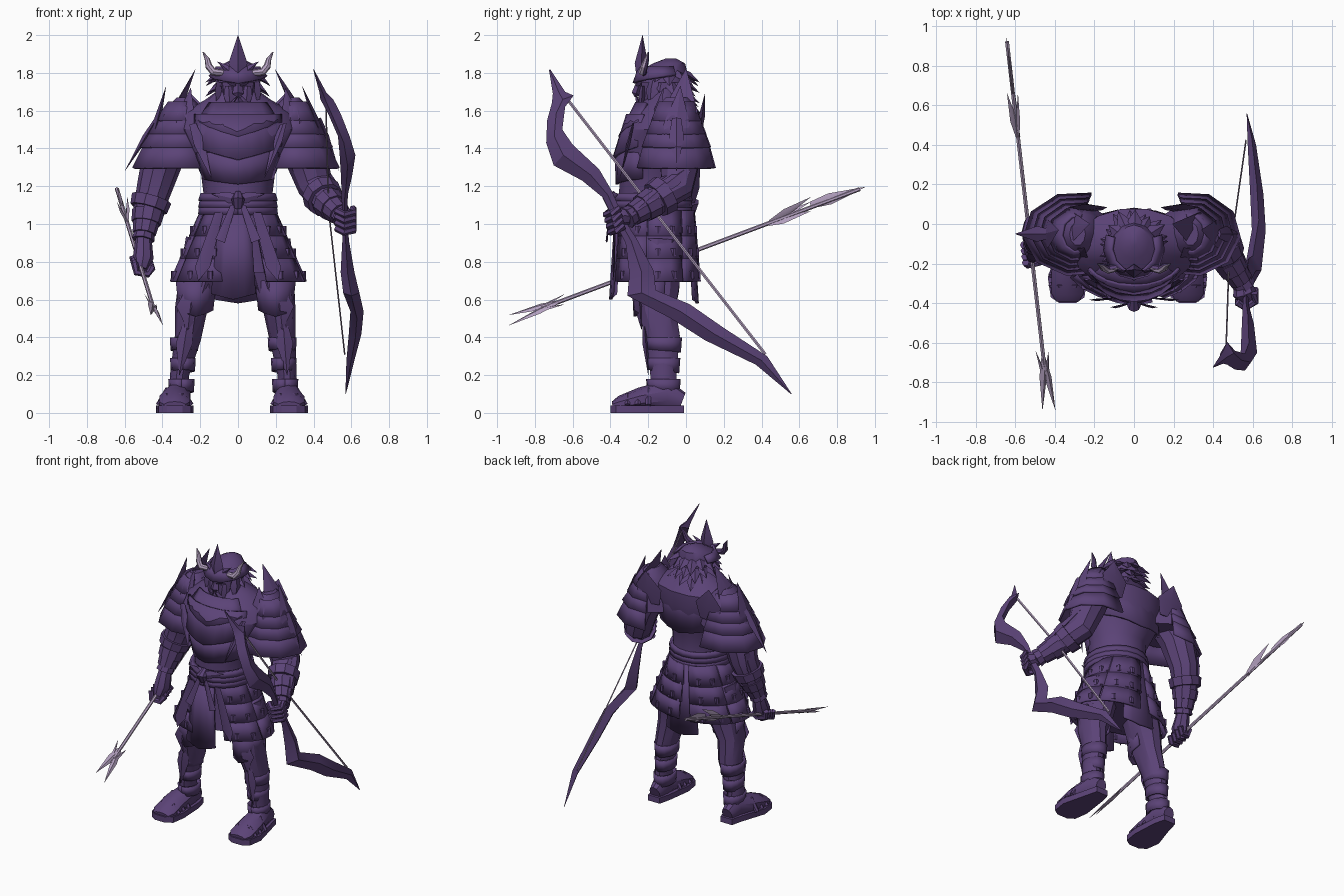
import bpy, bmesh
from math import sin, cos, pi, radians
from mathutils import Vector

old = bpy.data.objects.get("Cube")
if old:
    bpy.data.objects.remove(old, do_unlink=True)


def material(name, colour):
    mat = bpy.data.materials.new(name)
    mat.use_nodes = True
    mat.diffuse_color = colour
    mat.node_tree.nodes["Principled BSDF"].inputs["Base Color"].default_value = colour
    return mat


PURPLE = material("deep purple", (0.105, 0.056, 0.185, 1))
PALE = material("pale lavender", (0.45, 0.35, 0.52, 1))
built = []


def make(name, verts, faces, mat=PURPLE, thick=0):
    bm = bmesh.new()
    points = [bm.verts.new(v) for v in verts]
    for face in faces:
        bm.faces.new([points[i] for i in face])
    bmesh.ops.recalc_face_normals(bm, faces=bm.faces[:])
    mesh = bpy.data.meshes.new(name)
    bm.to_mesh(mesh)
    bm.free()
    mesh.materials.append(mat)
    obj = bpy.data.objects.new(name, mesh)
    bpy.context.collection.objects.link(obj)
    if thick:
        solid = obj.modifiers.new("thickness", "SOLIDIFY")
        solid.thickness, solid.offset = thick, 0
    built.append(obj)
    return obj


def loft(name, rings, mat=PURPLE):
    n, last = len(rings[0]), len(rings) - 1
    faces = [(r * n + i, r * n + (i + 1) % n, (r + 1) * n + (i + 1) % n, (r + 1) * n + i)
             for r in range(last) for i in range(n)]
    faces += [range(n), range(last * n, last * n + n)]
    return make(name, [p for ring in rings for p in ring], faces, mat)


def tube(name, pts, radii, sides=10, mat=PURPLE):
    """Loft ellipses along a path; each radius is a number or (across, deep)."""
    pts = [Vector(p) for p in pts]
    axis = (pts[-1] - pts[0]).normalized()
    ref = Vector((0, 1, 0)) if abs(axis.y) < 0.8 else Vector((1, 0, 0))
    rings = []
    for i, p in enumerate(pts):
        t = (pts[min(i + 1, len(pts) - 1)] - pts[max(i - 1, 0)]).normalized()
        u = ref.cross(t).normalized()
        v = t.cross(u)
        a, b = radii[i] if isinstance(radii[i], tuple) else (radii[i], radii[i])
        rings.append([p + u * a * cos(k * 2 * pi / sides) + v * b * sin(k * 2 * pi / sides)
                      for k in range(sides)])
    return loft(name, rings, mat)


def stack(name, layers, sides=14, x=0):
    """Loft level ellipses given as (y, z, half width, half depth)."""
    return loft(name, [[(x + rx * cos(k * 2 * pi / sides), y + ry * sin(k * 2 * pi / sides), z)
                        for k in range(sides)] for y, z, rx, ry in layers])


def blade(name, edges, normal, ratio=0.2, mat=PURPLE):
    """Loft a lozenge section between two edges."""
    rings = []
    for p, q in edges:
        p, q = Vector(p), Vector(q)
        lift = Vector(normal).normalized() * (p - q).length * ratio
        rings.append([p, (p + q) / 2 + lift, q, (p + q) / 2 - lift])
    return loft(name, rings, mat)


def leaf(name, base, tip, side, width, ratio=0.15, mat=PURPLE, belly=0.35):
    base, tip, side = Vector(base), Vector(tip), Vector(side).normalized()
    edges = [(base.lerp(tip, f) + side * width * w, base.lerp(tip, f) - side * width * w)
             for f, w in ((0, 0.3), (belly, 0.5), (1, 0.01))]
    return blade(name, edges, side.cross(tip - base), ratio, mat)


def arc(name, centre, span, top, bottom, segs=6, thick=0.015, drop=0):
    """Curved plate; angle 0 faces front, rims are (rx, ry, z), drop points the lower edge."""
    verts = []
    for i in range(segs + 1):
        t = i / segs
        a = radians(span[0] + (span[1] - span[0]) * t)
        for rim, dip in ((top, 0), (bottom, drop * (1 - abs(2 * t - 1)))):
            verts.append((centre[0] + rim[0] * sin(a), centre[1] - rim[1] * cos(a), rim[2] - dip))
    return make(name, verts, [(2 * i, 2 * i + 1, 2 * i + 3, 2 * i + 2) for i in range(segs)],
                thick=thick)


def side_name(s):
    return "left" if s > 0 else "right"


# Torso and breastplate
stack("torso", [(-.16, .95, .2, .19), (-.17, 1.14, .18, .19), (-.17, 1.26, .195, .185), (-.15, 1.4, .26, .21),
                (-.13, 1.5, .31, .21), (-.1, 1.59, .29, .18), (-.1, 1.66, .17, .12), (-.12, 1.72, .09, .08)])
mid = (0, -.16)
arc("belly_plate", mid, (-70, 70), (.235, .21, 1.38), (.195, .205, 1.24), 8, drop=.03)
arc("breastplate", mid, (-65, 65), (.25, .15, 1.58), (.25, .225, 1.41), 8, drop=.07)
arc("collar_plate", mid, (-62, 62), (.17, .1, 1.64), (.24, .19, 1.54), 6, .02, .08)
arc("back_plate", (0, -.12), (115, 245), (.27, .17, 1.6), (.26, .195, 1.36), 6, drop=.05)
for s in (-1, 1):
    leaf(side_name(s) + "_chest_strap", (s * .24, -.28, 1.53), (s * .14, -.35, 1.24), (1, 0, .3), .06)

# Sash, knot and ties
for i in range(3):
    z = 1.07 + .035 * i
    arc("sash_band", (0, -.18), (0, 360), (.195 - .004 * i, .195, z + .02), (.2, .2, z - .02), 18, .03)
tube("sash_knot", [(0, -.37, 1.16), (0, -.41, 1.13), (0, -.39, 1.09)], [.02, .035, .025], 8)
for s in (-1, 1):
    leaf("sash_loop", (0, -.4, 1.13), (s * .14, -.36, 1.16), (0, 0, 1), .06)
    blade("sash_tie", [((s * .01, -.4, 1.1), (s * .04, -.4, 1.1)),
                       ((s * .07, -.42, .9), (s * .12, -.42, .92))], (0, 1, 0), .1)

# Layered skirt armour, apron and rear flap
stack("skirt_lining", [(-.16, .74, .31, .2), (-.16, .95, .24, .2), (-.17, 1.08, .2, .19)])
hip = (0, -.16)
for start in (25, 77, 129, 193, 245, 297):
    for i in range(3):
        z = 1.07 - .12 * i
        wide = .195 + .052 * i
        deep = .2 + .01 * i
        arc("skirt_plate", hip, (start, start + 54 - 2 * i), (wide, deep, z),
            (wide + .06, deep + .012, z - .135), 3, .014)
        for off in (16, 38):
            a = radians(start + off)
            x, y = (wide + .045) * sin(a), hip[1] - (deep + .01) * cos(a)
            tube("skirt_toggle", [(x, y, z - .12), (x, y, z - .08)], [.016, .016], 6)
arc("front_apron", hip, (-28, 18), (.2, .21, 1.07), (.3, .24, .63), 4, .016, .03)
arc("rear_flap", hip, (155, 205), (.2, .19, 1.07), (.29, .22, .6), 4, .016, .02)
for s in (-1, 1):
    leaf("apron_strip", (s * .1, -.375, 1.06), (s * .21, -.385, .7), (1, 0, 0), .08, .08, belly=.8)

# Legs with greaves and shoes
for s in (-1, 1):
    n = side_name(s)
    foot = s * .285 - .025
    tube(n + "_leg", [(s * .15, -.15, .9), (s * .205 - .01, -.155, .66), (s * .235 - .015, -.155, .54),
                      (s * .25 - .015, -.12, .4), (foot, -.12, .2), (foot, -.11, .06)],
         [.13, (.105, .125), (.085, .105), (.07, .092), (.05, .072), (.058, .075)])
    arc(n + "_thigh_guard", (s * .21 - .012, -.155), (-110, 110), (.105, .125, .7), (.088, .115, .56), 6, drop=.05)
    leaf(n + "_knee_plate", (s * .23 - .015, -.25, .63), (s * .25 - .015, -.235, .44), (1, 0, 0), .15, .2)
    leaf(n + "_shin_ridge", (s * .255 - .015, -.22, .46), (foot, -.2, .2), (1, 0, 0), .09, .2)
    for z, grow in ((.37, .013), (.26, .004), (.15, .006)):
        arc(n + "_greave_band", (foot - s * z * .07, -.12), (0, 360), (.058 + grow, .08 + grow, z + .03),
            (.054 + grow, .074 + grow, z - .03), 12, .012, .02)
    toe = foot + (.01 if s > 0 else -.025)
    tread = [(foot, .045, -.01), (foot, .065, -.09), (toe, .1, -.27), (toe, .085, -.37), (toe, .04, -.4)]
    outline = [(c + w, y) for c, w, y in tread] + [(c - w, y) for c, w, y in reversed(tread)]
    loft(n + "_sole", [[(x, y, z) for x, y in outline] for z in (0, .04)])
    tube(n + "_shoe", [(foot, -.02, .06), (foot, -.1, .09), (toe, -.24, .07), (toe, -.35, .045), (toe, -.39, .04)],
         [(.05, .04), (.085, .062), (.065, .085), (.045, .085), (.02, .06)], 10)
    for i in range(3):
        y = -.2 - .055 * i
        tube(n + "_shoe_strap", [(toe - .085, y, .04), (toe - .04, y, .12 - .015 * i),
                                 (toe + .04, y, .12 - .015 * i), (toe + .085, y, .04)], [.016] * 4, 6)

# Arms with bracers and fists
arms = {-1: [(-.3, -.06, 1.54), (-.39, -.03, 1.38), (-.44, -.02, 1.2), (-.475, -.05, 1.07), (-.5, -.1, .93)],
        1: [(.28, -.06, 1.54), (.36, -.03, 1.36), (.41, -.05, 1.2), (.47, -.17, 1.12), (.55, -.3, 1.04)]}
for s, path in arms.items():
    n = side_name(s)
    tube(n + "_arm", path, [.12, .115, .095, .08, .045])
    elbow, middle, wrist = [Vector(p) for p in path[2:]]
    for f in (-.5, .05, .45):
        p = middle.lerp(wrist, f) if f > 0 else middle.lerp(elbow, .5)
        r = .088 - .04 * f
        tube(n + "_bracer_band", [p, middle.lerp(wrist, f + .42)], [r, r - .008], 10)
    tube(n + "_wrist_cuff", [wrist.lerp(middle, .12), wrist.lerp(middle, -.1)], [.055, .06], 8)
    out = (wrist - middle).normalized()
    leaf(n + "_elbow_guard", elbow + Vector((s * .06, .04, .08)), wrist + Vector((s * .045, .02, .02)),
         (0, 1, 0), .12)
    palm = Vector((.565, -.36, 1.03)) if s > 0 else Vector((-.505, -.14, .8))
    tube(n + "_palm", [wrist, palm - out * .02, palm + out * .045], [.042, (.055, .06), (.035, .045)], 8)
    grip = Vector((0, .25, -1) if s > 0 else (-.1, .92, .35)).normalized()
    across = grip.cross(out).normalized()
    for i in range(4):
        k = palm + grip * (i - 1.5) * .032
        tube(n + "_finger", [k - across * .05, k + out * .045 - across * .03, k + out * .05 + across * .03,
                             k + across * .05], [.019] * 4, 6)

# Layered shoulder guards with standing leaf plates
for s in (-1, 1):
    n = side_name(s)
    size = 1 if s > 0 else 1.12
    hub = (s * .285, -.05)
    stack(n + "_shoulder_cap", [(-.05, 1.4, .17, .16), (-.05, 1.54, .13, .14), (-.05, 1.62, .09, .11),
                                (-.05, 1.67, .04, .06)], 10, hub[0])
    for i in range(4):
        z = 1.645 - .07 * i
        rx, ry = (.07 + .036 * i) * size, .09 + .026 * i
        low = z - (.1 if i < 3 else .14)
        arc(n + "_shoulder_plate", hub, (s * -25, s * 195), (rx, ry, z), (rx + .07, ry + .04, low), 6, .016)
    leaf(n + "_tall_spike", (s * .38, -.05, 1.48), (s * .21 - .015, 0, 1.82), (.2, 1, 0), .19, .14)
    leaf(n + "_front_spike", (s * .3, -.18, 1.46), (s * .25, -.12, 1.72), (1, .6 * s, 0), .13, .14)
    leaf(n + "_outer_spike", (s * .46, -.06, 1.42), (s * .34 * size, -.03, 1.73), (0, 1, 0), .14, .15)
    leaf(n + "_hanging_ridge", (s * .43, -.05, 1.56), (s * .535 * size, -.05, 1.28), (0, 1, 0), .08, .2)
    leaf(n + "_rear_plate", (s * .22, .07, 1.46), (s * .25, .1, 1.69), (1, 0, 0), .2, .08, belly=.5)

# Head, mask and beard
stack("head", [(-.17, 1.58, .04, .05), (-.15, 1.64, .085, .09), (-.13, 1.74, .1, .11), (-.12, 1.8, .1, .12)], 10)
leaf("mask_nose", (0, -.24, 1.77), (0, -.27, 1.67), (1, 0, 0), .06, .4, belly=.8)
leaf("beard", (0, -.22, 1.67), (0, -.27, 1.55), (1, 0, 0), .09, .3)
for s in (-1, 1):
    leaf("brow", (s * .01, -.26, 1.74), (s * .11, -.21, 1.8), (0, 0, 1), .05, .3)
    leaf("cheek", (s * .05, -.23, 1.73), (s * .04, -.24, 1.58), (1, 0, 0), .06, .3)
    leaf("moustache", (s * .01, -.26, 1.67), (s * .08, -.24, 1.58), (1, 0, .5), .04, .3)
    leaf("side_whisker", (s * .1, -.17, 1.76), (s * .11, -.19, 1.61), (.5, 1, 0), .08, .25)

# Helmet, crest and horns, the horns pale on their front faces
stack("helmet", [(-.12, 1.75, .12, .13), (-.12, 1.81, .115, .125), (-.09, 1.85, .075, .085), (-.08, 1.875, .02, .03)], 12)
arc("helmet_brim", (0, -.12), (-115, 115), (.11, .125, 1.83), (.15, .155, 1.79), 8, .016, .045)
leaf("crest", (0, -.24, 1.77), (0, -.23, 2.0), (1, 0, 0), .1, .35)
for s in (-1, 1):
    horn = tube("horn", [(s * .08, -.22, 1.8), (s * .13, -.23, 1.805), (s * .155, -.22, 1.835),
                         (s * .162, -.21, 1.87), (s * .185, -.2, 1.91)], [.018, .021, .019, .014, .003], 8)
    horn.data.materials.append(PALE)
    for face in horn.data.polygons:
        if face.normal.y < -.1:
            face.material_index = 1
    leaf("crest_wing", (s * .02, -.24, 1.79), (s * .11, -.23, 1.86), (0, 0, 1), .05, .2)

# Ragged hair around sides and back
for row in range(3):
    for i in range(9):
        a = radians(66 + 28 * i + 9 * (row % 2))
        way = Vector((sin(a), -cos(a), 0))
        root = Vector((0, -.1, 1.81 - .055 * row)) + way * .08
        tip = root + way * (.08 + .012 * (i % 3)) + Vector((0, 0, -.06 - .02 * (i % 2)))
        leaf("hair_lock", root, tip, (-way.y, way.x, 0), .075, .25)

# Bow: station is inner y, z, outer y, z, then x
stations = [(-.72, 1.82, -.725, 1.815, .4), (-.64, 1.7, -.705, 1.69, .45), (-.595, 1.68, -.71, 1.64, .47),
            (-.64, 1.62, -.735, 1.55, .51), (-.655, 1.5, -.74, 1.43, .56), (-.6, 1.42, -.7, 1.31, .58),
            (-.46, 1.29, -.55, 1.23, .575), (-.39, 1.17, -.44, 1.14, .565), (-.33, 1.03, -.38, 1.02, .565),
            (-.26, .92, -.32, .9, .57), (-.17, .75, -.3, .74, .58), (-.16, .65, -.31, .62, .6),
            (.02, .575, -.08, .5, .63), (.2, .45, .1, .385, .62), (.43, .3, .37, .255, .595), (.56, .1, .555, .1, .57)]
blade("bow", [((x, a, b), (x, c, d)) for a, b, c, d, x in stations], (1, 0, 0), .28)
tube("bow_string", [(.465, -.62, 1.65), (.48, -.17, 1.07), (.565, .42, .31)], [(.004, .008)] * 3, 4, PALE)


# Arrow with fletching and forked head
def along(y, dx=0, dz=0):
    return Vector((-.535 - .115 * y + dx, y, .84 + .375 * y + dz))


tube("arrow_shaft", [along(.92), along(-.76)], [.011, .011], 6, PALE)
leaf("arrow_tail", along(.66, dz=.012), along(.95), (0, -.35, 1), .06, .12, PALE)
for dx, dz in ((.025, .055), (-.03, .03), (.01, -.02)):
    leaf("arrow_feather", along(.44), along(.66, dx, dz), (dx, 0, dz), .055, .1, PALE)
for dx, dz in ((-.035, .03), (.03, -.025)):
    leaf("arrow_prong", along(-.68), along(-.94, dx, dz), (dx, 0, dz), .05, .2, PALE)
    leaf("arrow_barb", along(-.8), along(-.64, dx, dz), (dx, 0, dz), .03, .2, PALE)

# Soft shading with crisp edges
bpy.ops.object.select_all(action="DESELECT")
for obj in built:
    obj.select_set(True)
bpy.context.view_layer.objects.active = built[0]
bpy.ops.object.shade_smooth_by_angle(angle=radians(32))
